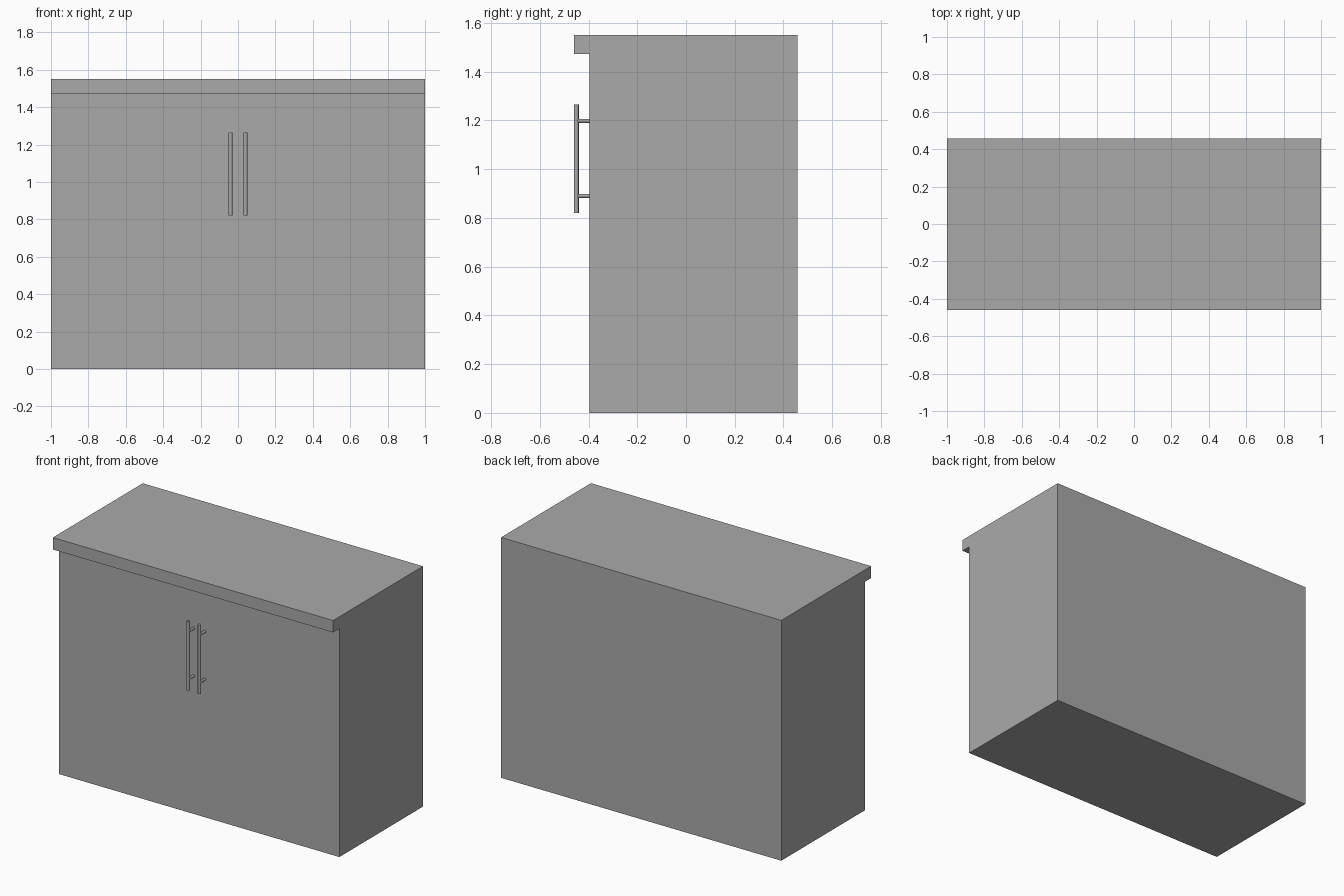
import bpy
import bmesh
from mathutils import Matrix, Vector

cube = bpy.data.objects.get("Cube")
if cube:
    bpy.data.objects.remove(cube, do_unlink=True)

grey = bpy.data.materials.new("plain grey")
grey.use_nodes = True
colour = (0.4, 0.4, 0.4, 1)
grey.diffuse_color = colour
grey.node_tree.nodes["Principled BSDF"].inputs["Base Color"].default_value = colour

FRONT, BACK, LIP, TOP = -0.395, 0.457, -0.459, 1.55


def add_object(name, bm):
    bmesh.ops.recalc_face_normals(bm, faces=bm.faces[:])
    mesh = bpy.data.meshes.new(name)
    bm.to_mesh(mesh)
    bm.free()
    mesh.materials.append(grey)
    obj = bpy.data.objects.new(name, mesh)
    bpy.context.collection.objects.link(obj)
    return obj


def rod(name, start, end, radius):
    start, end = Vector(start), Vector(end)
    axis = end - start
    turn = axis.to_track_quat("Z", "Y").to_matrix().to_4x4()
    bm = bmesh.new()
    bmesh.ops.create_cone(bm, cap_ends=True, segments=24, radius1=radius,
                          radius2=radius, depth=axis.length,
                          matrix=Matrix.Translation((start + end) / 2) @ turn)
    for face in bm.faces:
        face.smooth = len(face.verts) == 4
    for edge in bm.edges:
        edge.smooth = edge.calc_face_angle(0) < 0.6
    return add_object(name, bm)


# Cabinet body with overhanging top lip, one side profile extruded across
profile = [(FRONT, 0), (BACK, 0), (BACK, TOP), (LIP, TOP), (LIP, 1.473), (FRONT, 1.473)]
bm = bmesh.new()
side = bm.faces.new([bm.verts.new((-1, y, z)) for y, z in profile])
new = bmesh.ops.extrude_face_region(bm, geom=[side], use_keep_orig=True)["geom"]
bmesh.ops.translate(bm, vec=(2, 0, 0),
                    verts=[v for v in new if isinstance(v, bmesh.types.BMVert)])
add_object("cabinet_body", bm)

# Pair of bar handles, each on two stand-off posts
BAR_Y = -0.45
for label, x in (("left", 0.04), ("right", -0.04)):
    rod(f"{label}_handle_bar", (x, BAR_Y, 0.82), (x, BAR_Y, 1.265), 0.01)
    for level, z in (("lower", 0.89), ("upper", 1.198)):
        rod(f"{label}_{level}_handle_post", (x, BAR_Y, z), (x, FRONT + 0.003, z), 0.008)
